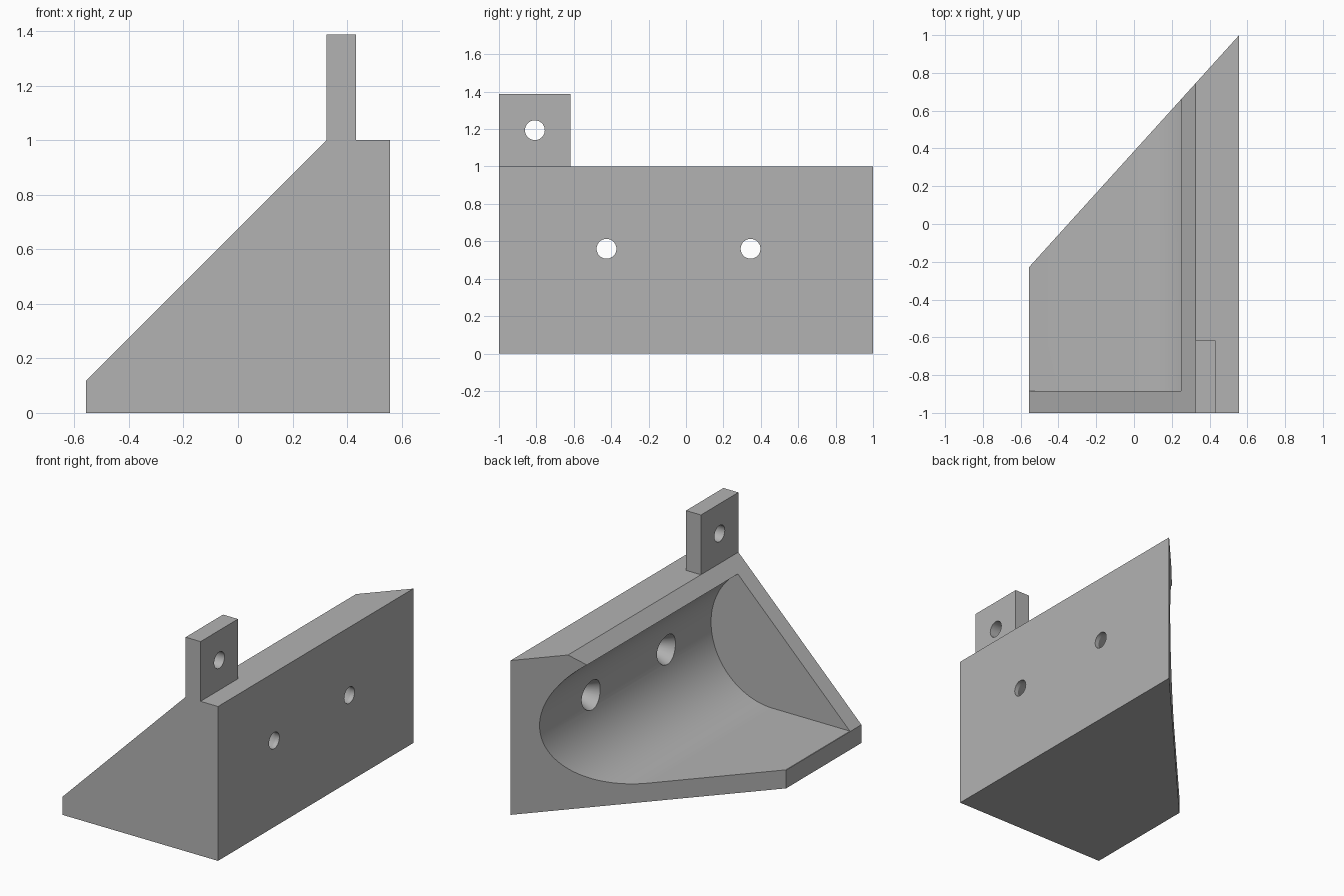
import bpy, bmesh, math

if "Cube" in bpy.data.objects:
    bpy.data.objects.remove(bpy.data.objects["Cube"])

grey = bpy.data.materials.new("plain grey")
grey.use_nodes = True
colour = (0.45, 0.45, 0.45, 1)
grey.diffuse_color = colour
grey.node_tree.nodes["Principled BSDF"].inputs["Base Color"].default_value = colour


def finish(name, bm):
    """Turn a bmesh into a linked object with the shared material."""
    bmesh.ops.recalc_face_normals(bm, faces=bm.faces)
    mesh = bpy.data.meshes.new(name)
    bm.to_mesh(mesh)
    bm.free()
    mesh.materials.append(grey)
    obj = bpy.data.objects.new(name, mesh)
    bpy.context.collection.objects.link(obj)
    return obj


def prism(name, profile, y0, y1, slant=None):
    """Extrude an (x, z) profile along y, optionally trimmed by a plane."""
    bm = bmesh.new()
    face = bm.faces.new([bm.verts.new((x, y0, z)) for x, z in profile])
    new = bmesh.ops.extrude_face_region(bm, geom=[face])["geom"]
    bmesh.ops.translate(bm, vec=(0, y1 - y0, 0),
                        verts=[v for v in new if isinstance(v, bmesh.types.BMVert)])
    if slant:
        point, normal = slant
        cut = bmesh.ops.bisect_plane(bm, geom=bm.verts[:] + bm.edges[:] + bm.faces[:],
                                     plane_co=point, plane_no=normal, clear_outer=True)
        edges = [e for e in cut["geom_cut"] if isinstance(e, bmesh.types.BMEdge)]
        bmesh.ops.contextual_create(bm, geom=edges)
    return finish(name, bm)


def drill(name, y, z, steps, sides=32):
    """Round cutter along x, lathed from (x, radius) steps."""
    bm = bmesh.new()
    rings = []
    for x, r in steps:
        angles = [2 * math.pi * i / sides for i in range(sides)]
        rings.append([bm.verts.new((x, y + r * math.cos(a), z + r * math.sin(a)))
                      for a in angles])
    for a, b in zip(rings, rings[1:]):
        for i in range(sides):
            j = (i + 1) % sides
            bm.faces.new((a[i], a[j], b[j], b[i]))
    bm.faces.new(rings[0])
    bm.faces.new(rings[-1])
    return finish(name, bm)


def subtract(target, cutter):
    """Boolean the cutter away, then discard it."""
    cutter.hide_render = True
    mod = target.modifiers.new("cut", 'BOOLEAN')
    mod.operation = 'DIFFERENCE'
    mod.solver = 'EXACT'
    mod.object = cutter
    bpy.context.view_layer.objects.active = target
    bpy.ops.object.modifier_apply(modifier=mod.name)
    bpy.data.objects.remove(cutter)


# Wedge body with its back trimmed on a slant
LEFT, RIGHT, LIP = -0.557, 0.557, 0.118
body = prism("wedge_body",
             [(LEFT, 0), (RIGHT, 0), (RIGHT, 1), (0.325, 1), (LEFT, LIP)],
             -1, 1.2, ((RIGHT, 1, 0), (-1.23, RIGHT - LEFT, 0)))

# Rounded trough: flat floor running into a circular wall
radius, centre = 0.44, 0.56
arc = [(radius * math.cos(a), centre + radius * math.sin(a))
       for a in (math.pi * (i / 64 - 0.5) for i in range(65))]
subtract(body, prism("trough_cutter",
                     arc + [(-0.8, centre + radius), (-0.8, centre - radius)],
                     -0.885, 1.4))

# Two countersunk screw holes, wide on the trough side
for y in (-0.425, 0.345):
    subtract(body, drill("screw_cutter", y, centre,
                         [(0.7, 0.053), (0.53, 0.053), (0.44, 0.095), (0.36, 0.095)]))

# Upright tab with a plain hole
tab = prism("upright_tab", [(0.325, 1), (0.432, 1), (0.432, 1.387), (0.325, 1.387)],
            -1, -0.617)
subtract(tab, drill("tab_cutter", -0.808, 1.194, [(0.2, 0.053), (0.6, 0.053)]))

# Smooth the curved walls, keep corners crisp
for obj in (body, tab):
    bpy.ops.object.select_all(action='DESELECT')
    obj.select_set(True)
    bpy.context.view_layer.objects.active = obj
    bpy.ops.object.shade_smooth_by_angle(angle=math.radians(20))
